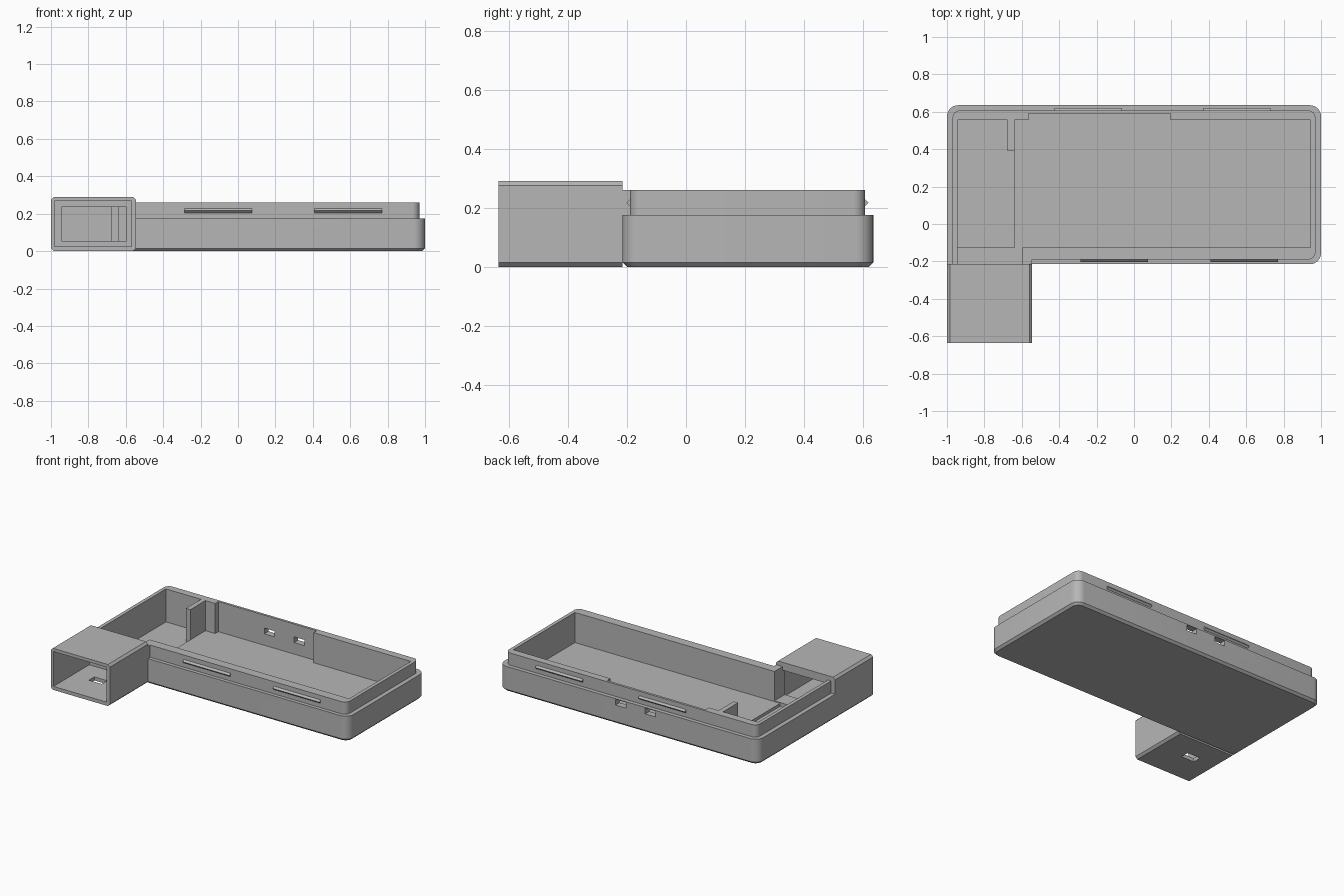
import bpy, bmesh, math
from mathutils import Matrix

cube = bpy.data.objects.get("Cube")
if cube:
    bpy.data.objects.remove(cube, do_unlink=True)

grey = bpy.data.materials.new("plain grey")
grey.use_nodes = True
grey.diffuse_color = (0.47, 0.47, 0.47, 1)
grey.node_tree.nodes["Principled BSDF"].inputs["Base Color"].default_value = (0.47, 0.47, 0.47, 1)


def add_object(name, bm):
    mesh = bpy.data.meshes.new(name)
    bm.to_mesh(mesh)
    bm.free()
    mesh.materials.append(grey)
    obj = bpy.data.objects.new(name, mesh)
    bpy.context.collection.objects.link(obj)
    return obj


def bevel(bm, rule, size, segments):
    edges = [e for e in bm.edges if rule(e.verts[0].co, e.verts[1].co)]
    bmesh.ops.bevel(bm, geom=edges, offset=size, segments=segments,
                    profile=0.5, affect='EDGES')


def block(name, x, y, z, rounded=None, chamfer=None):
    """Box from ranges; each of rounded and chamfer is (edge rule, size)."""
    bm = bmesh.new()
    bmesh.ops.create_cube(bm, size=1)
    for v in bm.verts:
        for i, (low, high) in enumerate((x, y, z)):
            v.co[i] = low if v.co[i] < 0 else high
    if rounded:
        bevel(bm, *rounded, 8)
    if chamfer:
        bevel(bm, *chamfer, 1)
    return add_object(name, bm)


def combine(obj, tools, operation):
    """Apply booleans, then discard the tool objects."""
    for tool in tools:
        tool.hide_render = True
        mod = obj.modifiers.new("boolean", 'BOOLEAN')
        mod.operation = operation
        mod.solver = 'EXACT'
        mod.object = tool
    bpy.context.view_layer.update()
    graph = bpy.context.evaluated_depsgraph_get()
    mesh = bpy.data.meshes.new_from_object(obj.evaluated_get(graph))
    obj.modifiers.clear()
    obj.data = mesh
    for tool in tools:
        bpy.data.objects.remove(tool, do_unlink=True)


def upright(a, b):
    # Vertical corners, except the square one beside the sleeve
    return abs(a.z - b.z) > 0.01 and not (a.x < 0 and a.y < 0)


def underside(a, b):
    return max(a.z, b.z) < 0.001


def lengthwise(a, b):
    return abs(a.y - b.y) > 0.1


# Tray body with stepped lip
FRONT, LIP_FRONT, LIP_BACK, TOP = -0.215, -0.19, 0.607, 0.26
tray = block("tray", (-1, 1), (FRONT, 0.635), (0, 0.175),
             (upright, 0.06), (underside, 0.015))
lip = block("lip", (-0.97, 0.97), (LIP_FRONT, LIP_BACK), (0.1, TOP), (upright, 0.04))
lip_bridge = block("lip_bridge", (-0.97, -0.545), (FRONT, -0.14), (0.1, TOP))
combine(tray, [lip, lip_bridge], 'UNION')

# Interior: main floor, lower side floor, thinned back wall, passage, ports
cutters = [
    block("main_cavity", (-0.65, 0.945), (-0.125, 0.555), (0.05, 0.4)),
    block("side_cavity", (-0.945, -0.64), (-0.125, 0.555), (0.03, 0.4)),
    block("back_recess", (-0.565, 0.195), (0.5, 0.59), (0.05, 0.4)),
    block("passage", (-0.945, -0.595), (-0.3, -0.1), (0.055, 0.4)),
]
for x in (-0.17, 0.06):
    cutters.append(block("port", (x - 0.04, x + 0.04), (0.57, 0.7), (0.13, 0.17)))
combine(tray, cutters, 'DIFFERENCE')

# Divider rib on the side floor
block("divider_rib", (-0.675, -0.64), (0.39, 0.556), (0.029, TOP))

# Square sleeve with open front, rear passage and floor slot
sleeve = block("sleeve", (-1, -0.545), (-0.635, FRONT), (0, 0.29),
               None, (lengthwise, 0.015))
combine(sleeve, [
    block("sleeve_cavity", (-0.98, -0.57), (-0.7, -0.24), (0.025, 0.268)),
    block("sleeve_passage", (-0.945, -0.595), (-0.3, -0.1), (0.055, 0.235)),
    block("floor_slot", (-0.85, -0.75), (-0.43, -0.37), (-0.1, 0.1)),
], 'DIFFERENCE')

# Snap ridges along the lip
for side, y, starts in (("front", LIP_FRONT, (-0.285, 0.41)),
                        ("back", LIP_BACK, (-0.425, 0.37))):
    for start in starts:
        bm = bmesh.new()
        bmesh.ops.create_cone(bm, cap_ends=True, segments=4, radius1=0.012,
                              radius2=0.012, depth=0.36)
        place = Matrix.Translation((start + 0.18, y, 0.217))
        bm.transform(place @ Matrix.Rotation(math.pi / 2, 4, 'Y'))
        add_object(side + "_snap_ridge", bm)

# Smooth rounded corners while keeping hard edges
bpy.ops.object.select_all(action='DESELECT')
tray.select_set(True)
bpy.context.view_layer.objects.active = tray
bpy.ops.object.shade_smooth_by_angle(angle=math.radians(25))
